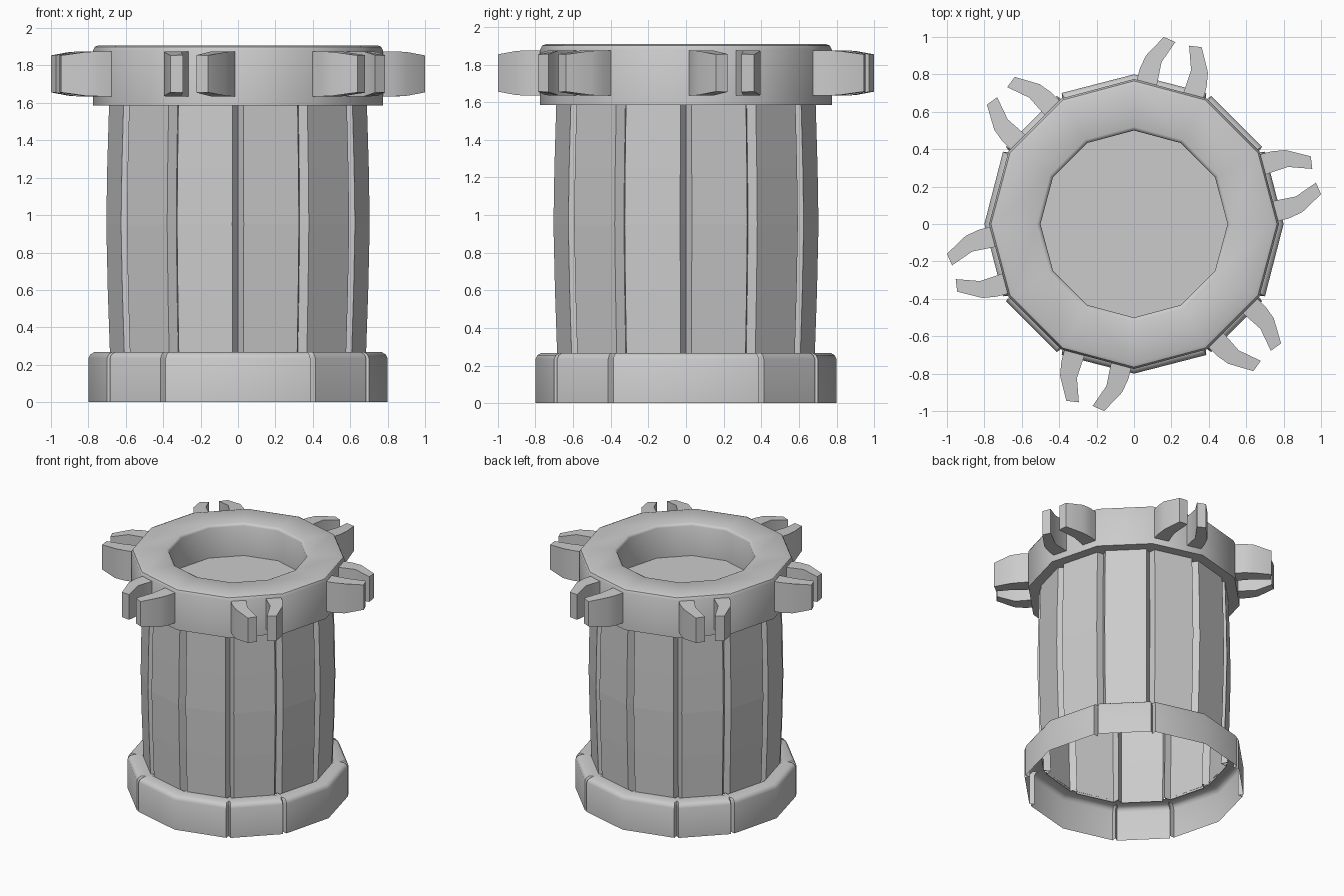
import bpy, bmesh, math
from math import cos, sin, radians

cube = bpy.data.objects.get("Cube")
if cube:
    bpy.data.objects.remove(cube)

stone = bpy.data.materials.new("stone_grey")
stone.use_nodes = True
GREY = (0.6, 0.6, 0.6, 1)
stone.diffuse_color = GREY
stone.node_tree.nodes["Principled BSDF"].inputs["Base Color"].default_value = GREY


def finish(name, bm, angle):
    """Turn a bmesh into a named object, smooth below the given angle."""
    mesh = bpy.data.meshes.new(name)
    bm.to_mesh(mesh)
    bm.free()
    mesh.materials.append(stone)
    obj = bpy.data.objects.new(name, mesh)
    bpy.context.collection.objects.link(obj)
    if angle:
        bpy.ops.object.select_all(action='DESELECT')
        obj.select_set(True)
        bpy.context.view_layer.objects.active = obj
        bpy.ops.object.shade_smooth_by_angle(angle=radians(angle))
    return obj


def loft(bm, outline, profile, cap_start=False):
    """Sweep (radius, z) profile around an outline of (angle, depth) points."""
    rings = []
    for r, z in profile:
        rings.append([bm.verts.new(((r - d) * cos(radians(a)), (r - d) * sin(radians(a)), z))
                      for a, d in outline])
    n = len(outline)
    for low, high in zip(rings, rings[1:]):
        for i in range(n):
            j = (i + 1) % n
            bm.faces.new((low[i], low[j], high[j], high[i]))
    if cap_start:
        bm.faces.new(rings[0])


def grooved(angles, half, depth):
    """Outline with a V groove at each given corner of a twelve-sided shape."""
    points = []
    for a in range(0, 360, 30):
        if a in angles:
            points += [(a - half, 0), (a, depth), (a + half, 0)]
        else:
            points.append((a, 0))
    return points


corners = range(0, 360, 30)

# Foot ring: open underneath, split into alternating wide and narrow blocks
bm = bmesh.new()
splits = [a for a in corners if a % 90]
loft(bm, grooved(splits, 1.1, 0.035),
     [(0.80, 0), (0.80, 0.235), (0.79, 0.255), (0.77, 0.267), (0.69, 0.267)])
finish("foot_ring", bm, 35)

# Barrel of twelve slightly bulging panels with V grooves between them
bm = bmesh.new()
loft(bm, grooved(corners, 2.5, 0.045),
     [(0.685, 0.25), (0.697, 0.6), (0.705, 0.95), (0.70, 1.25), (0.69, 1.59)])
finish("barrel_panels", bm, 0)

# Top collar with a sunken floor
bm = bmesh.new()
loft(bm, [(a, 0) for a in corners],
     [(0.50, 1.65), (0.50, 1.888), (0.506, 1.90), (0.52, 1.908), (0.745, 1.908),
      (0.765, 1.90), (0.775, 1.88), (0.775, 1.585), (0.62, 1.585)], cap_start=True)
bmesh.ops.recalc_face_normals(bm, faces=bm.faces)
finish("top_collar", bm, 35)

# Six pairs of mirrored claws on alternate collar faces
CLAW = [(0.74, 0.185), (0.81, 0.185), (0.885, 0.172), (1.007, 0.105),
        (0.997, 0.038), (0.873, 0.082), (0.74, 0.073)]
for k in range(6):
    a = radians(15 + 60 * k)
    bm = bmesh.new()
    for side in (1, -1):
        rows = []
        for up in (-1, 1):
            row = []
            for u, t in CLAW:
                half = 0.12 - 0.02 * max(0, (u - 0.87) / 0.13)
                t *= side
                row.append(bm.verts.new((u * cos(a) - t * sin(a), u * sin(a) + t * cos(a),
                                         1.755 + up * half)))
            bm.faces.new(row)
            rows.append(row)
        n = len(CLAW)
        for i in range(n):
            j = (i + 1) % n
            bm.faces.new((rows[0][i], rows[0][j], rows[1][j], rows[1][i]))
    bmesh.ops.recalc_face_normals(bm, faces=bm.faces)
    finish(f"claw_pair_{k + 1}", bm, 25)
